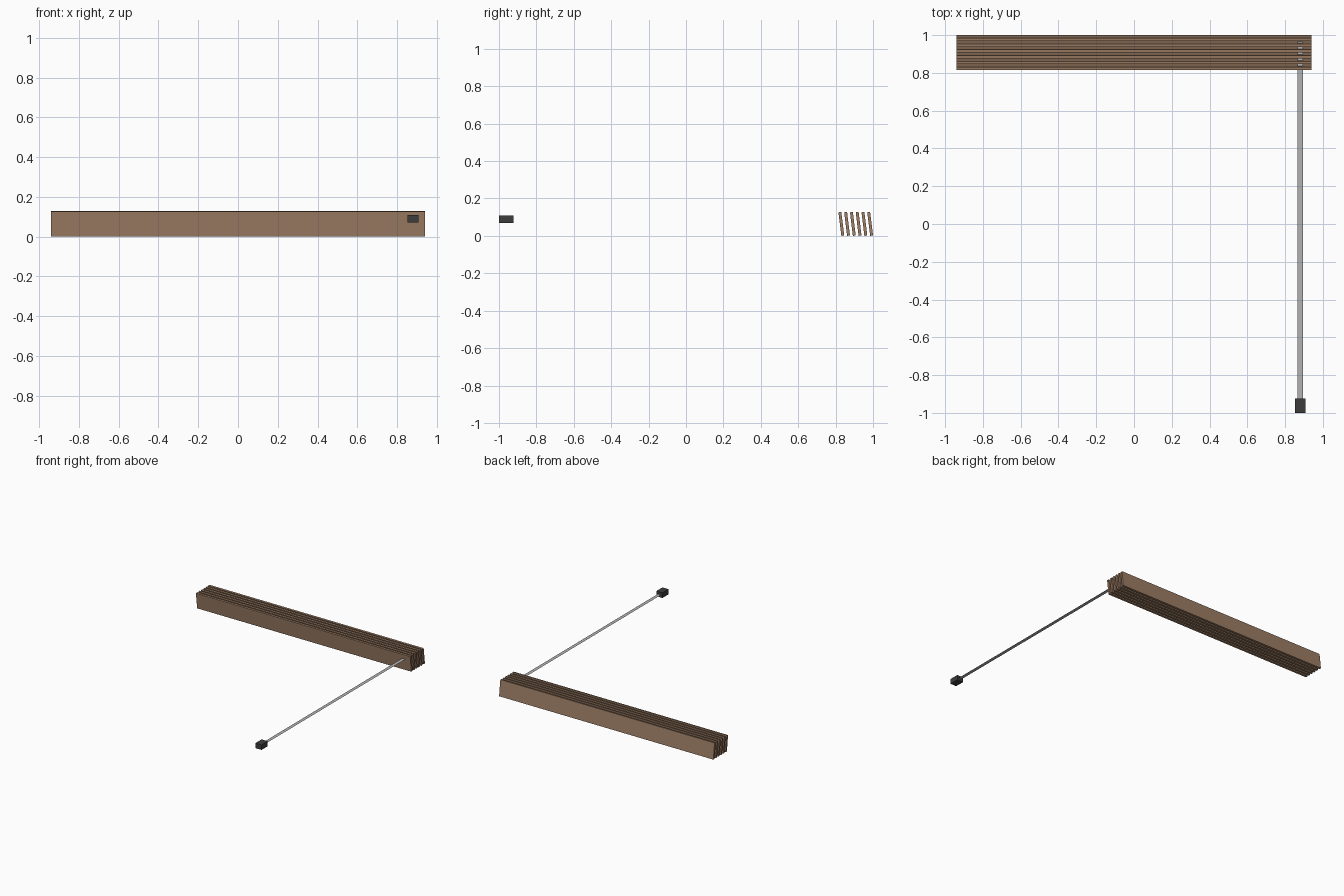
import bpy, bmesh

if "Cube" in bpy.data.objects:
    bpy.data.objects.remove(bpy.data.objects["Cube"])


def material(name, rgb):
    m = bpy.data.materials.new(name)
    m.diffuse_color = (*rgb, 1)
    m.use_nodes = True
    m.node_tree.nodes["Principled BSDF"].inputs["Base Color"].default_value = m.diffuse_color
    return m


wood = material("brown wood", (0.34, 0.21, 0.13))
grey = material("light grey cord", (0.45, 0.45, 0.45))
dark = material("dark grey plastic", (0.045, 0.045, 0.047))


def finish(name, bm, mat):
    bmesh.ops.recalc_face_normals(bm, faces=bm.faces)
    me = bpy.data.meshes.new(name)
    bm.to_mesh(me)
    bm.free()
    me.materials.append(mat)
    ob = bpy.data.objects.new(name, me)
    bpy.context.collection.objects.link(ob)
    return ob


def extrude_x(name, profile, x0, x1, mat):
    """Extrude a (y, z) outline from x0 to x1."""
    bm = bmesh.new()
    face = bm.faces.new([bm.verts.new((x0, y, z)) for y, z in profile])
    new = bmesh.ops.extrude_face_region(bm, geom=[face])["geom"]
    bmesh.ops.translate(bm, vec=(x1 - x0, 0, 0),
                        verts=[v for v in new if isinstance(v, bmesh.types.BMVert)])
    return finish(name, bm, mat)


# Six boards, each leaning slightly to the front
PITCH, THICK, LEAN, HEIGHT = 0.0308, 0.0155, 0.0155, 0.128
for i in range(6):
    back = 1.0 - i * PITCH
    extrude_x(f"slat_{i + 1}", [
        (back - THICK, 0.0), (back, 0.002),
        (back - LEAN, HEIGHT), (back - LEAN - THICK, HEIGHT - 0.002)],
        -0.94, 0.94, wood)

# Flat cord threaded through the boards
bm = bmesh.new()
bm.faces.new([bm.verts.new(p) for p in (
    (0.866, -0.925, 0.09), (0.894, -0.925, 0.09),
    (0.894, 0.965, 0.09), (0.866, 0.965, 0.09))])
cord = finish("pull_cord", bm, grey)
if cord.data.polygons[0].normal.z < 0:
    cord.data.flip_normals()

# Pull weight at the end of the cord
extrude_x("cord_weight", [(-1.0, 0.07), (-0.923, 0.07), (-0.923, 0.11), (-1.0, 0.11)],
          0.853, 0.907, dark)
